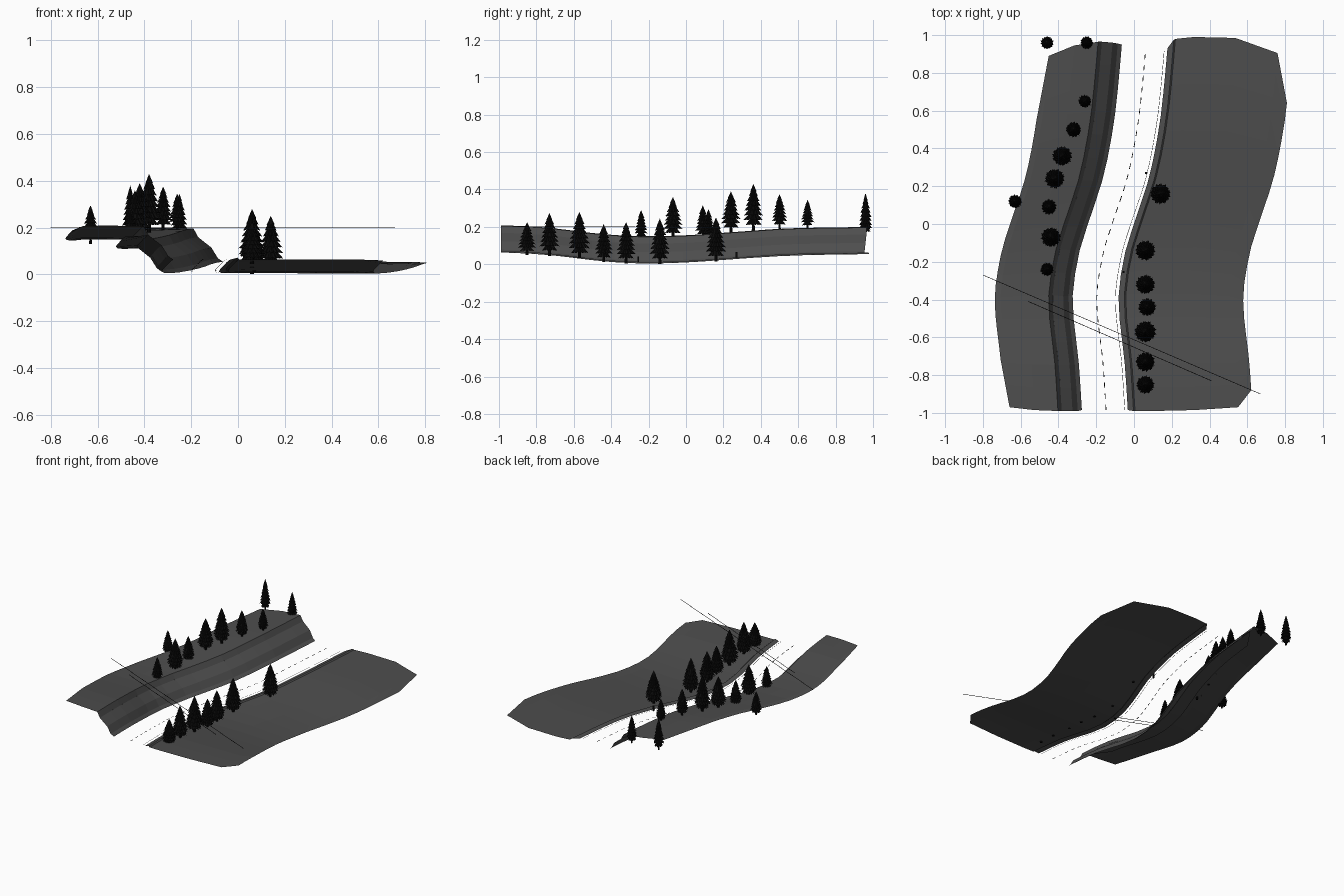
import bpy, bmesh, math, random

if "Cube" in bpy.data.objects:
    bpy.data.objects.remove(bpy.data.objects["Cube"])
random.seed(4)

def material(name, v):
    m = bpy.data.materials.new(name)
    m.diffuse_color = (v, v, v, 1)
    m.use_nodes = True
    m.node_tree.nodes["Principled BSDF"].inputs["Base Color"].default_value = m.diffuse_color
    return m

GROUND = material("dark grey ground", 0.075)
BLACK = material("black", 0.003)

def smooth_curve(pts):
    """Cubic interpolation through (y, value) points."""
    def f(y):
        y = min(max(y, pts[0][0]), pts[-1][0])
        n = len(pts)
        i = next(k for k in range(n - 1) if y <= pts[k + 1][0])
        slope = lambda k: ((pts[min(k + 1, n - 1)][1] - pts[max(k - 1, 0)][1]) /
                           (pts[min(k + 1, n - 1)][0] - pts[max(k - 1, 0)][0]))
        (y0, a), (y1, b) = pts[i], pts[i + 1]
        d = y1 - y0
        t = (y - y0) / d
        return ((2*t**3 - 3*t*t + 1) * a + (t**3 - 2*t*t + t) * d * slope(i) +
                (3*t*t - 2*t**3) * b + (t**3 - t*t) * d * slope(i + 1))
    return f

# road centre line and height along y
centre = smooth_curve([(-1, -.147), (-.74, -.164), (-.4, -.197), (-.16, -.164), (0, -.116),
                       (.24, -.037), (.5, .016), (.71, .042), (1, .068)])
height = smooth_curve([(-1, .064), (-.76, .053), (-.45, .017), (-.24, .005), (0, .01),
                       (.29, .03), (.55, .047), (1, .055)])

def finish(bm, name, mat):
    me = bpy.data.meshes.new(name)
    bm.to_mesh(me)
    bm.free()
    me.materials.append(mat)
    ob = bpy.data.objects.new(name, me)
    bpy.context.collection.objects.link(ob)
    return ob

def land(name, profile, rows=16):
    """Sheet following the road; profile rows are (offset, lift, y start, y end)."""
    bm = bmesh.new()
    cols = []
    for u, dz, y0, y1 in profile:
        col = []
        for r in range(rows + 1):
            y = y0 + (y1 - y0) * r / rows
            col.append(bm.verts.new((centre(y) + u, y, height(y) + dz)))
        cols.append(col)
    for a, b in zip(cols, cols[1:]):
        for r in range(rows):
            bm.faces.new((a[r], b[r], b[r + 1], a[r + 1]))
    bmesh.ops.recalc_face_normals(bm, faces=bm.faces)
    if sum(f.normal.z for f in bm.faces) < 0:
        bmesh.ops.reverse_faces(bm, faces=bm.faces)
    return finish(bm, name, GROUND)

# low land right of the road, with a shallow kerb
land("right_land", [(.115, 0, -.985, .93), (.145, .008, -.99, .975), (.153, .001, -.99, .98),
                    (.25, 0, -.99, .99), (.47, 0, -.985, .985), (.70, 0, -.97, .905),
                    (.775, 0, -.88, .64)])
# upper plateau, rock slope and the ledge tucked under the plateau
land("left_plateau", [(-.255, .142, -.99, .965), (-.38, .145, -.985, .945),
                      (-.51, .145, -.97, .89), (-.54, .14, -.72, .55)])
land("left_cliff", [(-.128, 0, -.985, .95), (-.150, .015, -.99, .955), (-.178, .06, -.99, .96),
                    (-.235, .105, -.99, .965), (-.255, .142, -.99, .965)])
land("left_ledge", [(-.235, .105, -.95, .95), (-.325, .105, -.8, .8)])

def stripe(name, u, width, dash, gap):
    """Painted road line as short flat quads."""
    bm = bmesh.new()
    y = -.985
    while y + dash < .93:
        row = []
        for yy in (y, y + dash):
            row.append([bm.verts.new((centre(yy) + u + s * width / 2, yy, height(yy) + .002))
                        for s in (-1, 1)])
        bm.faces.new((row[0][0], row[0][1], row[1][1], row[1][0]))
        y += dash + gap
    finish(bm, name, BLACK)

stripe("centre_dashes", 0, .004, .03, .028)
stripe("edge_line", .099, .002, .02, 0)

# conifer of unit height and unit radius: trunk and jagged drooping tiers
def conifer_mesh():
    bm = bmesh.new()
    trunk = bmesh.ops.create_cone(bm, cap_ends=True, segments=8, radius1=.16, radius2=.12, depth=.2)
    bmesh.ops.translate(bm, verts=trunk["verts"], vec=(0, 0, .1))
    radii = [.82, 1, .97, .88, .76, .63, .48, .32]
    for i, rad in enumerate(radii):
        z = .12 + i * .102
        tip = bm.verts.new((0, 0, min(1, z + .24)))
        mid = bm.verts.new((0, 0, z + .06))
        ring = []
        n = 28
        for k in range(n):
            a = 2 * math.pi * (k + i * .7) / n
            r = rad * (random.uniform(.9, 1.02) if k % 2 else .74)
            ring.append(bm.verts.new((r * math.cos(a), r * math.sin(a), z + (0 if k % 2 else .025))))
        for k in range(n):
            p, q = ring[k], ring[(k + 1) % n]
            bm.faces.new((p, q, tip))
            bm.faces.new((q, p, mid))
    me = bpy.data.meshes.new("conifer")
    bm.to_mesh(me)
    bm.free()
    me.materials.append(BLACK)
    return me

# x, y, radius, base, top
TREES = [(-.46, .96, .036, .16, .38), (-.25, .96, .036, .15, .345), (-.26, .65, .036, .19, .345),
         (-.32, .50, .043, .19, .375), (-.38, .36, .055, .18, .43), (-.42, .24, .055, .17, .39),
         (-.63, .12, .038, .13, .295), (-.45, .09, .042, .14, .315), (-.44, -.07, .055, .14, .36),
         (-.46, -.24, .037, .13, .29), (.14, .16, .057, .015, .25), (.06, -.14, .056, .002, .245),
         (.06, -.32, .054, .005, .225), (.07, -.44, .05, .012, .215), (.06, -.57, .06, .03, .28),
         (.06, -.73, .054, .045, .275), (.06, -.85, .05, .05, .225)]
conifer = conifer_mesh()
for i, (x, y, r, base, top) in enumerate(TREES):
    ob = bpy.data.objects.new(f"conifer_{i + 1}", conifer)
    ob.location = (x, y, base)
    ob.scale = (r, r, top - base)
    ob.rotation_euler.z = random.uniform(0, 6.28)
    bpy.context.collection.objects.link(ob)

# overhead wires
def wire(name, a, b, z=.202):
    length = math.dist(a, b)
    bpy.ops.mesh.primitive_cylinder_add(vertices=6, radius=.0015, depth=length,
        location=((a[0] + b[0]) / 2, (a[1] + b[1]) / 2, z),
        rotation=(0, math.pi / 2, math.atan2(b[1] - a[1], b[0] - a[0])))
    bpy.context.object.name = name
    bpy.context.object.data.materials.append(BLACK)

wire("long_wire", (-.80, -.27), (.67, -.90))
wire("short_wire", (-.56, -.41), (.41, -.83))

# small roadside marker posts
for i, (x, y) in enumerate([(.063, .27), (-.055, -.255)]):
    bpy.ops.mesh.primitive_cube_add(size=1, location=(x, y, height(y) + .018))
    bpy.context.object.scale = (.01, .01, .036)
    bpy.context.object.name = f"marker_post_{i + 1}"
    bpy.context.object.data.materials.append(BLACK)
